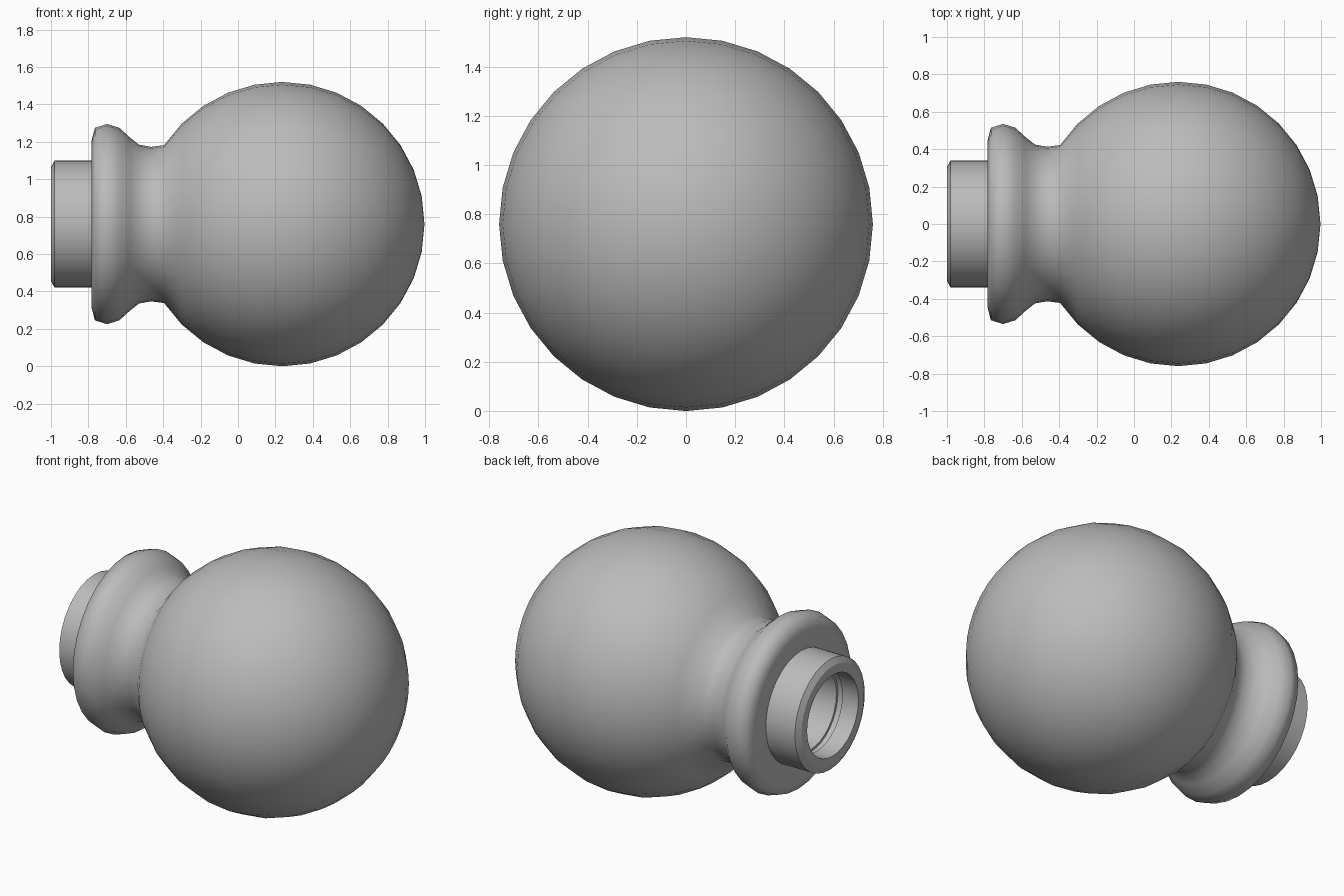
import bpy, bmesh, math

if "Cube" in bpy.data.objects:
    bpy.data.objects.remove(bpy.data.objects["Cube"])

SEGMENTS = 32
CENTRE_Z = 0.76
BALL_X, BALL_R = 0.237, 0.76

grey = bpy.data.materials.new("plain grey")
grey.diffuse_color = (0.5, 0.5, 0.5, 1)
grey.use_nodes = True
grey.node_tree.nodes["Principled BSDF"].inputs["Base Color"].default_value = grey.diffuse_color


def lathe(name, profile, smooth_angle):
    """Revolve (x, radius) points about the horizontal axis."""
    bm = bmesh.new()
    verts = [bm.verts.new((x, 0, r)) for x, r in profile]
    edges = [bm.edges.new(pair) for pair in zip(verts, verts[1:])]
    bmesh.ops.spin(bm, geom=verts + edges, cent=(0, 0, 0), axis=(1, 0, 0),
                   angle=math.tau, steps=SEGMENTS)
    bmesh.ops.remove_doubles(bm, verts=bm.verts, dist=0.0005)
    bmesh.ops.recalc_face_normals(bm, faces=bm.faces)
    # The first face of each profile lies on the outside, so orient by it
    face = max(bm.faces, key=lambda f: f.calc_center_median().yz.length)
    if face.normal.yz.dot(face.calc_center_median().yz) < 0:
        bmesh.ops.reverse_faces(bm, faces=bm.faces)
    mesh = bpy.data.meshes.new(name)
    bm.to_mesh(mesh)
    bm.free()
    mesh.materials.append(grey)
    obj = bpy.data.objects.new(name, mesh)
    obj.location.z = CENTRE_Z
    bpy.context.collection.objects.link(obj)
    bpy.ops.object.select_all(action='DESELECT')
    obj.select_set(True)
    bpy.context.view_layer.objects.active = obj
    bpy.ops.object.shade_smooth_by_angle(angle=math.radians(smooth_angle))


# Ball flowing into the neck and the rounded collar
ball = [(BALL_X + BALL_R * math.cos(i * math.pi / 16),
         BALL_R * math.sin(i * math.pi / 16)) for i in range(14)]
collar = [(-0.465, 0.413), (-0.53, 0.425), (-0.58, 0.465), (-0.635, 0.515),
          (-0.70, 0.535), (-0.765, 0.515), (-0.782, 0.45), (-0.782, 0.34)]
lathe("ball_and_collar", ball + collar, 60)

# Hollow mounting peg with chamfered end, inner groove and closed bottom
peg = [(-0.782, 0.34), (-0.98, 0.34), (-1.0, 0.305), (-1.0, 0.25),
       (-0.89, 0.25), (-0.89, 0.265), (-0.85, 0.265), (-0.85, 0.25),
       (-0.50, 0.25), (-0.50, 0.0)]
lathe("mounting_peg", peg, 20)
